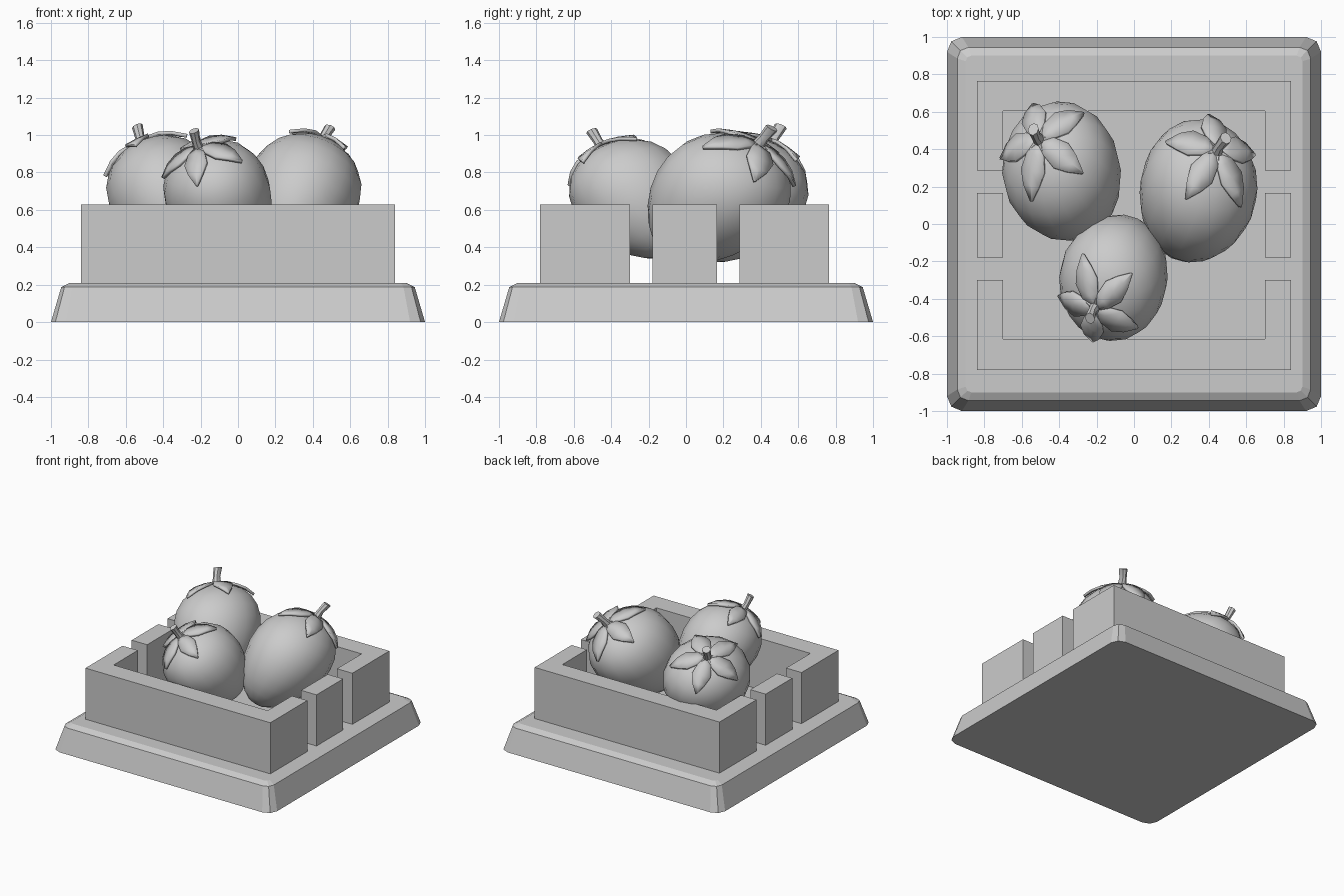
import bpy, bmesh, math
from mathutils import Vector, Matrix

cube = bpy.data.objects.get("Cube")
if cube:
    bpy.data.objects.remove(cube)

GREY = (0.6, 0.6, 0.6, 1)
mat = bpy.data.materials.new("plain_grey")
mat.use_nodes = True
mat.diffuse_color = GREY
mat.node_tree.nodes["Principled BSDF"].inputs["Base Color"].default_value = GREY


def make(name, bm, matrix=None, smooth=False):
    """Turn a bmesh into a named object."""
    bmesh.ops.recalc_face_normals(bm, faces=bm.faces)
    mesh = bpy.data.meshes.new(name)
    bm.to_mesh(mesh)
    bm.free()
    if matrix:
        mesh.transform(matrix)
    mesh.materials.append(mat)
    obj = bpy.data.objects.new(name, mesh)
    bpy.context.collection.objects.link(obj)
    if smooth:
        bpy.ops.object.select_all(action='DESELECT')
        obj.select_set(True)
        bpy.context.view_layer.objects.active = obj
        bpy.ops.object.shade_smooth_by_angle(angle=math.radians(40))
    return obj


def loft(loops):
    """Skin closed loops of equal length and cap both ends."""
    bm = bmesh.new()
    rings = [[bm.verts.new(p) for p in loop] for loop in loops]
    for a, b in zip(rings, rings[1:]):
        for i in range(len(a)):
            j = (i + 1) % len(a)
            bm.faces.new((a[i], a[j], b[j], b[i]))
    bm.faces.new(rings[0])
    bm.faces.new(rings[-1])
    return bm


def rounded_square(half, radius, z):
    pts = []
    for corner in range(4):
        mid = math.radians(45 + 90 * corner)
        cx = math.copysign(half - radius, math.cos(mid))
        cy = math.copysign(half - radius, math.sin(mid))
        for k in (-1, 0, 1):
            a = mid + k * math.pi / 4
            pts.append((cx + radius * math.cos(a), cy + radius * math.sin(a), z))
    return pts


def prism(name, outline, z0, z1):
    make(name, loft([[(x, y, z) for x, y in outline] for z in (z0, z1)]))


# Base slab with sloping sides and chamfered rim
make("base", loft([rounded_square(1, 0.08, 0), rounded_square(0.945, 0.06, 0.187),
                   rounded_square(0.9, 0.03, 0.21)]))

# Crate: two U-shaped ends and a block in the middle of each side
FLOOR, RIM, OUT, IN = 0.21, 0.63, 0.84, 0.70
for name, outer, inner, end in (("front_crate_wall", -0.78, -0.615, -0.30),
                                ("back_crate_wall", 0.765, 0.605, 0.285)):
    prism(name, [(-OUT, end), (-OUT, outer), (OUT, outer), (OUT, end),
                 (IN, end), (IN, inner), (-IN, inner), (-IN, end)], FLOOR, RIM)
for name, s in (("left_crate_block", 1), ("right_crate_block", -1)):
    prism(name, [(s * OUT, -0.18), (s * OUT, 0.165), (s * IN, 0.165), (s * IN, -0.18)],
          FLOOR, RIM)

# Fruit: an egg profile, broad at the stem end
RADIUS, HALF, TAPER, SIDES, RINGS = 0.30, 0.37, 0.18, 18, 12


def egg(theta):
    return RADIUS * math.sin(theta) * (1 + TAPER * math.cos(theta)), HALF * math.cos(theta)


def fruit_mesh():
    bm = bmesh.new()
    bmesh.ops.create_uvsphere(bm, u_segments=SIDES, v_segments=RINGS, radius=1)
    for v in bm.verts:
        theta = math.acos(max(-1, min(1, v.co.z)))
        phi = math.atan2(v.co.y, v.co.x)
        r, z = egg(theta)
        v.co = (r * math.cos(phi), r * math.sin(phi), z)
    return bm


def calyx_mesh(start):
    """Five pointed sepals draped over the stem end."""
    bm = bmesh.new()
    rows = ((0.0, 0.015), (0.07, 0.05), (0.14, 0.068), (0.2, 0.045), (0.255, 0.005))
    for n in range(5):
        turn = Matrix.Rotation(math.radians(start + 72 * n), 3, 'Z')
        grid = []
        for i, (along, half) in enumerate(rows):
            row = []
            for k in (-1, 0, 1):
                r = math.hypot(along, k * half)
                z = HALF * math.cos(math.asin(r / (RADIUS * 1.14)))
                lift = 0.008 + 0.004 * i - 0.004 * (k == 0)
                row.append(bm.verts.new(turn @ Vector((along, k * half, z + lift))))
            grid.append(row)
        for a, b in zip(grid, grid[1:]):
            for k in (0, 1):
                bm.faces.new((a[k], a[k + 1], b[k + 1], b[k]))
    return bm


def stem_mesh():
    loops = []
    for z, r, bend in ((-0.02, 0.034, 0), (0.05, 0.025, 0), (0.12, 0.03, 0.012)):
        angles = [math.tau * i / 8 for i in range(8)]
        loops.append([(bend + r * math.cos(a), r * math.sin(a), HALF + z) for a in angles])
    return loft(loops)


def add_fruit(name, axis, low, high, start):
    """Tilt a fruit along its axis and fit it between two corners."""
    turn = Vector((0, 0, 1)).rotation_difference(Vector(axis)).to_matrix().to_4x4()
    bm = fruit_mesh()
    pts = [turn @ v.co for v in bm.verts]
    lo = Vector([min(p[i] for p in pts) for i in range(3)])
    hi = Vector([max(p[i] for p in pts) for i in range(3)])
    low, high = Vector(low), Vector(high)
    scale = [(high[i] - low[i]) / (hi[i] - lo[i]) for i in range(3)]
    fit = (Matrix.Translation((low + high) / 2) @ Matrix.Diagonal((*scale, 1))
           @ Matrix.Translation(-(lo + hi) / 2) @ turn)
    make(name + "_fruit", bm, fit, smooth=True)
    calyx = make(name + "_calyx", calyx_mesh(start), fit, smooth=True)
    solid = calyx.modifiers.new("thickness", 'SOLIDIFY')
    solid.thickness = 0.018
    solid.offset = 0
    make(name + "_stem", stem_mesh(), fit, smooth=True)


add_fruit("front", (-0.33, -0.45, 0.82), (-0.40, -0.625, 0.34), (0.18, 0.05, 0.98), 38)
add_fruit("back_left", (0.3, 0.52, 0.79), (0.03, -0.205, 0.315), (0.66, 0.56, 1.01), 16)
add_fruit("back_right", (-0.36, 0.42, 0.82), (-0.705, -0.09, 0.32), (-0.07, 0.655, 1.0), 40)
